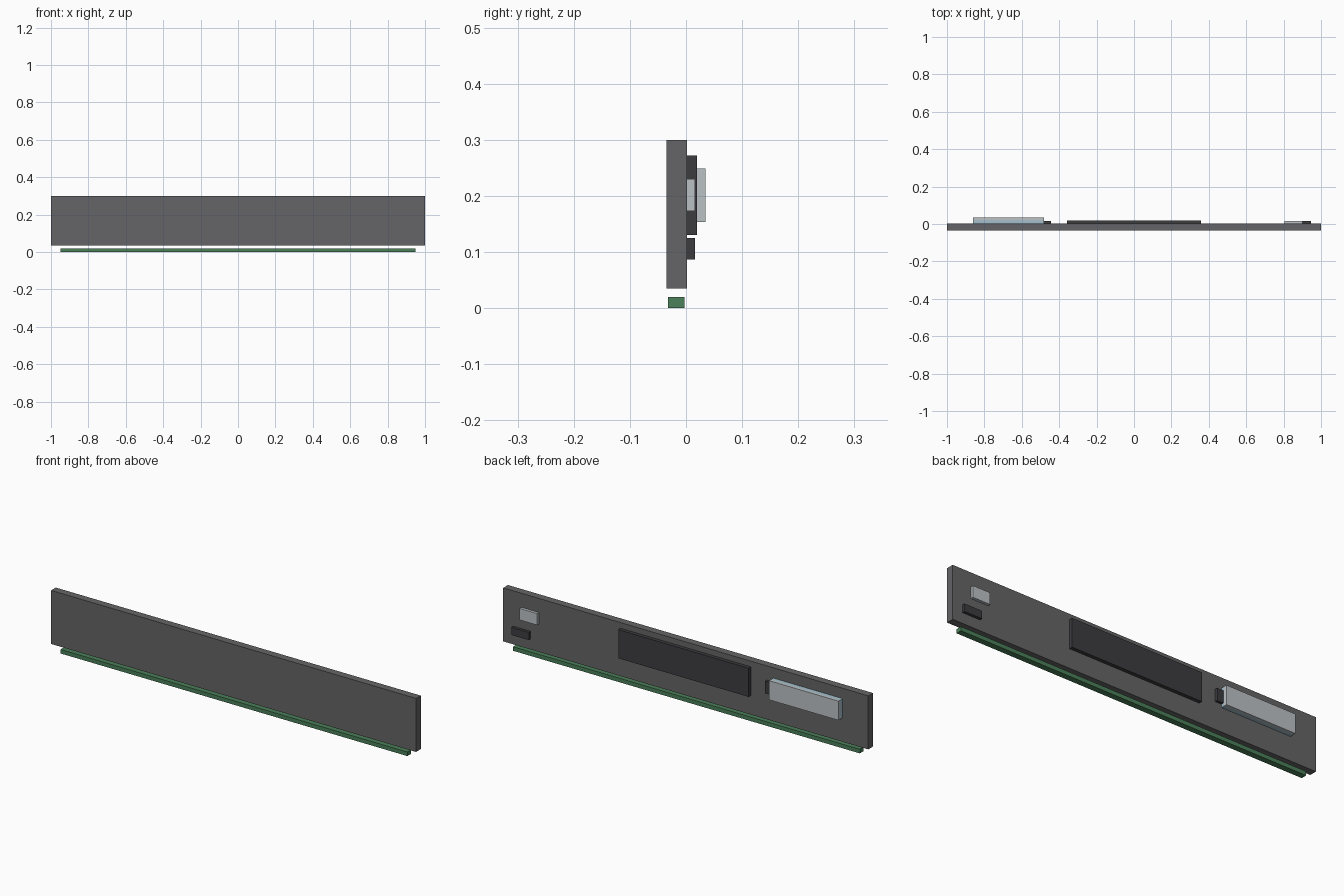
import bpy
import bmesh

cube = bpy.data.objects.get("Cube")
if cube:
    bpy.data.objects.remove(cube, do_unlink=True)


def material(name, rgb):
    mat = bpy.data.materials.new(name)
    mat.use_nodes = True
    mat.diffuse_color = (*rgb, 1)
    mat.node_tree.nodes["Principled BSDF"].inputs["Base Color"].default_value = (*rgb, 1)
    return mat


def box(name, mat, x, y, z):
    """Box spanning the given (low, high) range on each axis."""
    bm = bmesh.new()
    bmesh.ops.create_cube(bm, size=1)
    for v in bm.verts:
        v.co = [mid[0] if c < 0 else mid[1] for c, mid in zip(v.co, (x, y, z))]
    mesh = bpy.data.meshes.new(name)
    bm.to_mesh(mesh)
    bm.free()
    mesh.materials.append(mat)
    obj = bpy.data.objects.new(name, mesh)
    bpy.context.collection.objects.link(obj)
    return obj


grey = material("grey casing", (0.13, 0.13, 0.135))
black = material("dark plastic", (0.046, 0.046, 0.051))
green = material("green light", (0.07, 0.215, 0.10))
pale = material("pale panel", (0.50, 0.54, 0.56))
blue = material("light blue panel", (0.36, 0.53, 0.61))

BACK = 0.002  # rear face of the casing

# Main bar and the strip hanging below it
box("casing", grey, (-1, 1), (-0.035, BACK), (0.035, 0.3))
box("light_strip", green, (-0.95, 0.95), (-0.032, -0.003), (0, 0.02))

# Central rear cover
box("rear_cover", black, (-0.357, 0.357), (BACK, 0.02), (0.13, 0.272))

# Raised display block with a side connector
box("display_base", blue, (-0.86, -0.48), (BACK, 0.02), (0.154, 0.249))
box("display_front", pale, (-0.86, -0.48), (0.02, 0.035), (0.154, 0.249))
box("display_connector", black, (-0.48, -0.445), (BACK, 0.016), (0.17, 0.23))

# Small label plate and socket at the left end
box("label_plate", pale, (0.805, 0.9), (BACK, 0.016), (0.173, 0.23))
box("socket", black, (0.85, 0.946), (BACK, 0.016), (0.087, 0.125))
